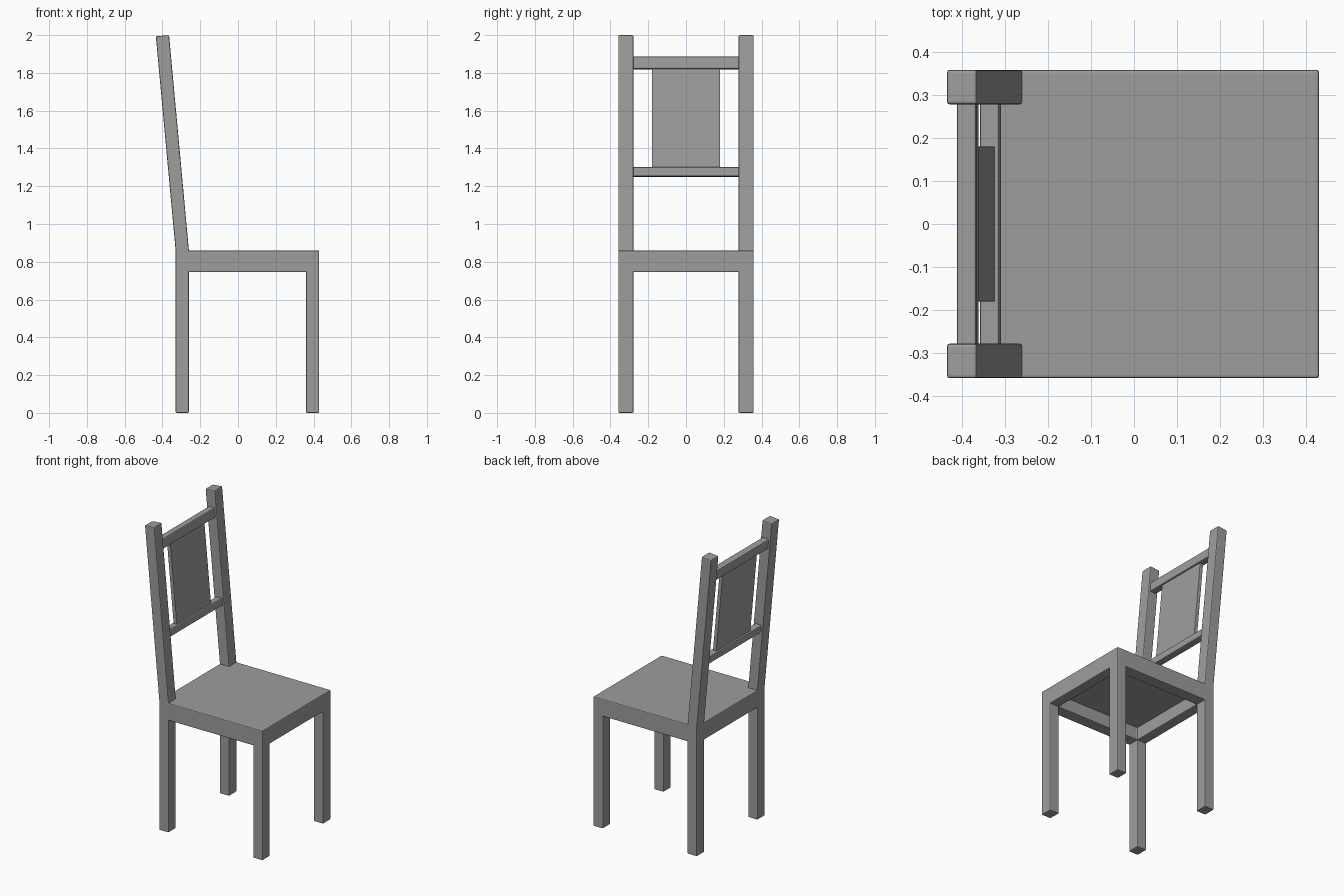
import bpy, bmesh, math
from mathutils import Vector

cube = bpy.data.objects.get("Cube")
if cube:
    bpy.data.objects.remove(cube, do_unlink=True)

grey = bpy.data.materials.new("chair grey")
grey.use_nodes = True
COLOUR = (0.34, 0.34, 0.34, 1)
grey.diffuse_color = COLOUR
grey.node_tree.nodes["Principled BSDF"].inputs["Base Color"].default_value = COLOUR

X_BACK, X_FRONT, HALF_W = -0.33, 0.43, 0.358
LEG_X, LEG_Y = 0.07, 0.08
SEAT_TOP, SLAB_BOTTOM, APRON_BOTTOM, TOP = 0.86, 0.83, 0.745, 2.0
LEAN = -0.105
SLOPE = LEAN / (TOP - SEAT_TOP)
IN_BACK, IN_FRONT, IN_Y = X_BACK + LEG_X, X_FRONT - LEG_X, HALF_W - LEG_Y


def finish(name, bm, bevel):
    bmesh.ops.recalc_face_normals(bm, faces=bm.faces)
    mesh = bpy.data.meshes.new(name)
    bm.to_mesh(mesh)
    bm.free()
    mesh.materials.append(grey)
    ob = bpy.data.objects.new(name, mesh)
    bpy.context.collection.objects.link(ob)
    mod = ob.modifiers.new("soft edges", "BEVEL")
    mod.width = bevel
    mod.segments = 2
    mod.limit_method = 'ANGLE'
    return ob


def extrude(bm, z, test, offset):
    """Extrude the level faces at height z whose centre passes the test."""
    faces = [f for f in bm.faces if abs(f.normal.z) > 0.9
             and abs(f.calc_center_median().z - z) < 0.001
             and test(f.calc_center_median())]
    new = bmesh.ops.extrude_face_region(bm, geom=faces)["geom"]
    verts = [g for g in new if isinstance(g, bmesh.types.BMVert)]
    bmesh.ops.translate(bm, verts=verts, vec=offset)
    bm.normal_update()
    return verts


def side_x(c):
    return c.x < IN_BACK or c.x > IN_FRONT


def side_y(c):
    return abs(c.y) > IN_Y


# Seat slab, cut where the legs and aprons start
bm = bmesh.new()
bmesh.ops.create_cube(bm, size=1)
bmesh.ops.scale(bm, verts=bm.verts,
                vec=(X_FRONT - X_BACK, 2 * HALF_W, SEAT_TOP - SLAB_BOTTOM))
bmesh.ops.translate(bm, verts=bm.verts,
                    vec=((X_FRONT + X_BACK) / 2, 0, (SEAT_TOP + SLAB_BOTTOM) / 2))
for co, no in (((IN_BACK, 0, 0), (1, 0, 0)), ((IN_FRONT, 0, 0), (1, 0, 0)),
               ((0, IN_Y, 0), (0, 1, 0)), ((0, -IN_Y, 0), (0, 1, 0))):
    bmesh.ops.bisect_plane(bm, geom=bm.verts[:] + bm.edges[:] + bm.faces[:],
                           plane_co=co, plane_no=no)
bm.normal_update()

# Aprons, then legs below them, then the leaning back posts
extrude(bm, SLAB_BOTTOM, lambda c: side_x(c) or side_y(c),
        Vector((0, 0, APRON_BOTTOM - SLAB_BOTTOM)))
extrude(bm, APRON_BOTTOM, lambda c: side_x(c) and side_y(c),
        Vector((0, 0, -APRON_BOTTOM)))
post_tops = extrude(bm, SEAT_TOP, lambda c: c.x < IN_BACK and side_y(c),
                    Vector((LEAN, 0, TOP - SEAT_TOP)))
for v in post_tops:
    if v.co.x < X_BACK + LEAN + 0.01:
        v.co.z += SLOPE * LEG_X
finish("seat_legs_and_posts", bm, 0.006)


# Parts of the leaning backrest
def back_part(name, z_low, z_high, depth, width, bevel):
    bm = bmesh.new()
    bmesh.ops.create_cube(bm, size=1)
    bmesh.ops.scale(bm, verts=bm.verts, vec=(depth, width, z_high - z_low))
    ob = finish(name, bm, bevel)
    z = (z_low + z_high) / 2
    ob.location = (X_BACK + LEG_X / 2 + SLOPE * (z - SEAT_TOP), 0, z)
    ob.rotation_euler.y = math.atan(SLOPE)


back_part("top_rail", 1.82, 1.885, 0.046, 2 * IN_Y + 0.02, 0.006)
back_part("lower_rail", 1.25, 1.30, 0.046, 2 * IN_Y + 0.02, 0.006)
back_part("back_panel", 1.28, 1.84, 0.024, 0.36, 0.002)
